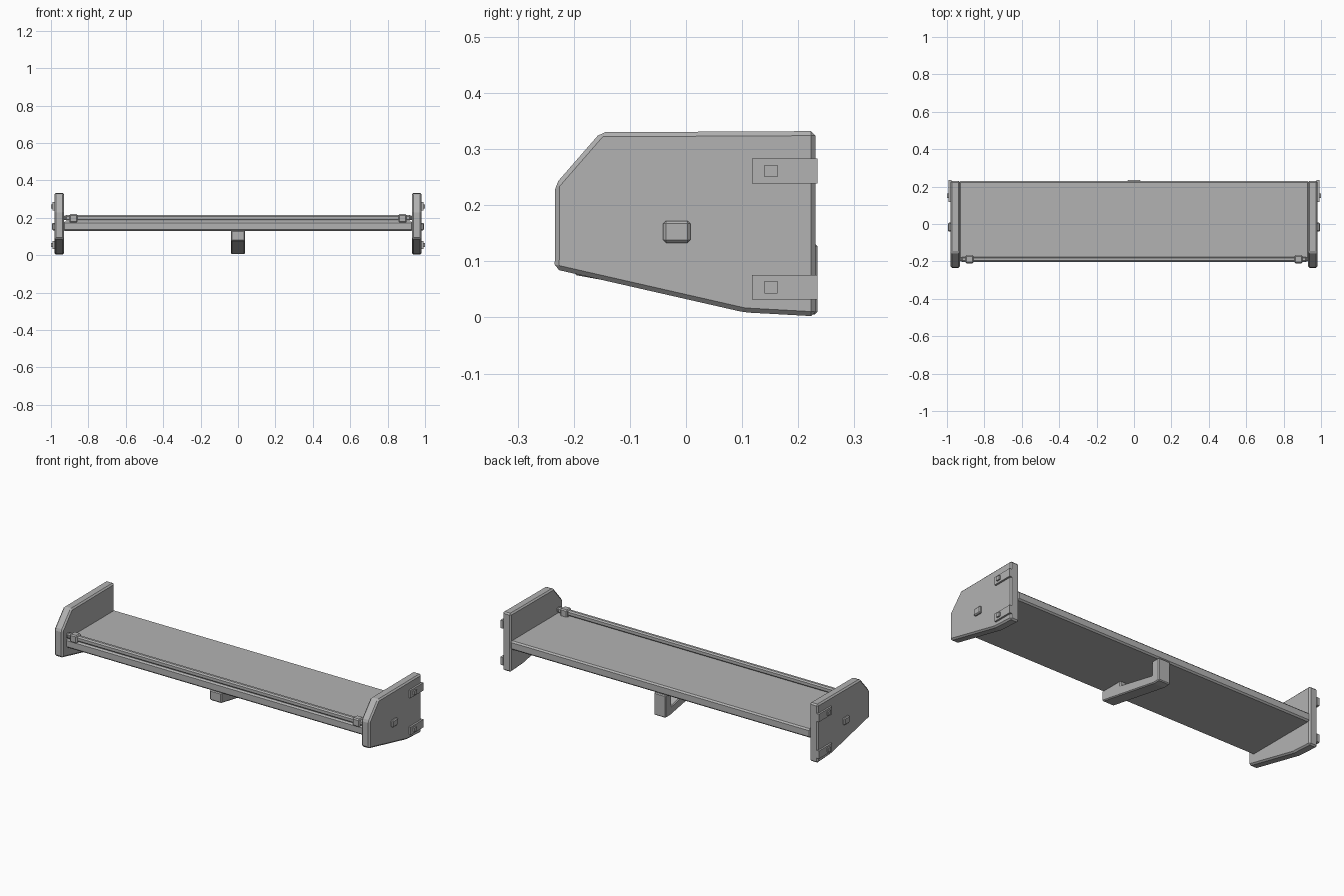
import bpy, bmesh

if "Cube" in bpy.data.objects:
    bpy.data.objects.remove(bpy.data.objects["Cube"])

grey = bpy.data.materials.new("mid_grey")
grey.diffuse_color = (0.45, 0.45, 0.45, 1)
grey.use_nodes = True
grey.node_tree.nodes["Principled BSDF"].inputs["Base Color"].default_value = grey.diffuse_color


def prism(name, profile, x0, x1, bevel=0.0):
    """Extrude a (y, z) profile from x0 to x1 and chamfer its edges."""
    bm = bmesh.new()
    a = [bm.verts.new((x0, y, z)) for y, z in profile]
    b = [bm.verts.new((x1, y, z)) for y, z in profile]
    n = len(profile)
    bm.faces.new(a)
    bm.faces.new(b[::-1])
    for i in range(n):
        j = (i + 1) % n
        bm.faces.new((a[i], b[i], b[j], a[j]))
    bmesh.ops.recalc_face_normals(bm, faces=bm.faces[:])
    if bevel:
        bmesh.ops.bevel(bm, geom=bm.edges[:], offset=bevel, segments=1,
                        affect='EDGES', clamp_overlap=True)
    bmesh.ops.recalc_face_normals(bm, faces=bm.faces[:])
    me = bpy.data.meshes.new(name)
    bm.to_mesh(me)
    bm.free()
    me.materials.append(grey)
    ob = bpy.data.objects.new(name, me)
    bpy.context.collection.objects.link(ob)
    return ob


def box(name, x0, x1, y0, y1, z0, z1, bevel=0.0):
    return prism(name, [(y0, z0), (y1, z0), (y1, z1), (y0, z1)], x0, x1, bevel)


# Shelf board and front rail
box("shelf_board", -0.935, 0.935, -0.2, 0.23, 0.13, 0.18, 0.008)
box("front_rail", -0.925, 0.925, -0.203, -0.176, 0.184, 0.214, 0.007)

# End panels with their fittings
panel = [(0.231, 0.002), (0.231, 0.332), (-0.152, 0.330), (-0.233, 0.237),
         (-0.234, 0.086), (0.104, 0.009)]
for s, side in ((-1, "left"), (1, "right")):
    def sided(name, xa, xb, *rest):
        box(f"{side}_{name}", min(s * xa, s * xb), max(s * xa, s * xb), *rest)

    prism(f"{side}_end_panel", panel, min(s * 0.93, s * 0.982),
          max(s * 0.93, s * 0.982), 0.008)
    sided("rail_clamp", 0.858, 0.902, -0.21, -0.167, 0.174, 0.219, 0.006)
    sided("rail_cap", 0.90, 0.932, -0.2, -0.179, 0.187, 0.211, 0.004)
    sided("centre_stud", 0.975, 0.994, -0.041, 0.008, 0.133, 0.172, 0.005)
    for level, z in (("lower", 0.054), ("upper", 0.261)):
        sided(f"{level}_plate", 0.975, 0.992, 0.118, 0.234, z - 0.022, z + 0.022)
        sided(f"{level}_bolt", 0.985, 1.0, 0.14, 0.163, z - 0.011, z + 0.011)

# Centre bracket: rear post and sloping brace with an open triangle
bracket = [(-0.2, 0.132), (-0.2, 0.076), (0.19, 0.005), (0.234, 0.005),
           (0.234, 0.132), (0.18, 0.132), (0.18, 0.055), (-0.06, 0.105),
           (-0.06, 0.132)]
prism("centre_bracket", bracket, -0.037, 0.037, 0.005)
